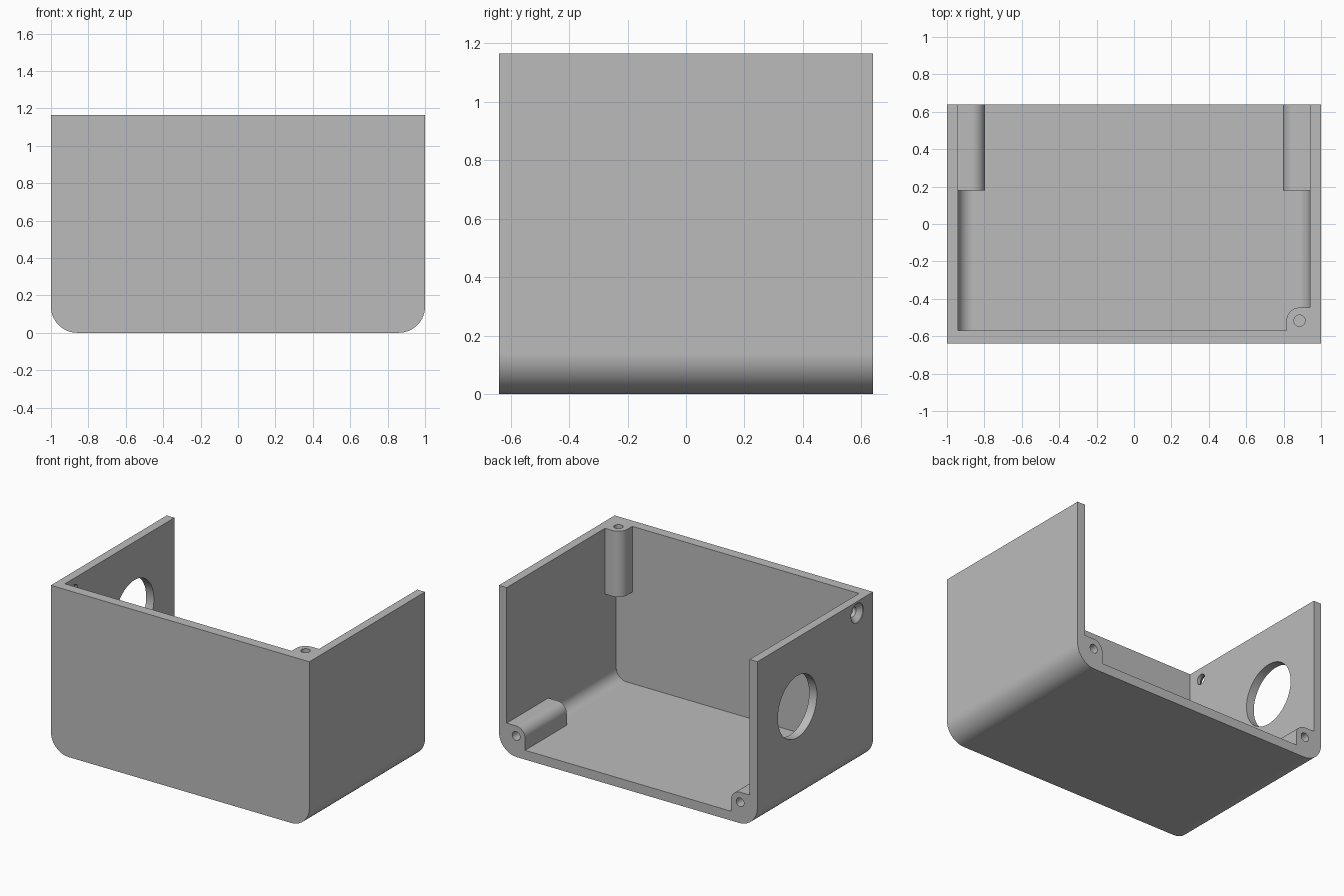
import bpy, bmesh
from math import sin, cos, pi, radians

cube = bpy.data.objects.get("Cube")
if cube:
    bpy.data.objects.remove(cube, do_unlink=True)

grey = bpy.data.materials.new("plain grey")
grey.use_nodes = True
colour = (0.5, 0.5, 0.5, 1)
grey.diffuse_color = colour
grey.node_tree.nodes["Principled BSDF"].inputs["Base Color"].default_value = colour

# How profile coordinates (u, v) and sweep position w map to x, y, z
AXES = {"x": lambda u, v, w: (w, u, v),
        "y": lambda u, v, w: (u, w, v),
        "z": lambda u, v, w: (u, v, w)}


def arc(cu, cv, r, start, end, steps=16):
    angles = [radians(start + (end - start) * i / steps) for i in range(steps + 1)]
    return [(cu + r * cos(a), cv + r * sin(a)) for a in angles]


def loft(name, axis, sections):
    """Solid through equal-length profiles given as (points, position)."""
    bm = bmesh.new()
    rings = [[bm.verts.new(AXES[axis](u, v, w)) for u, v in pts] for pts, w in sections]
    n = len(rings[0])
    for a, b in zip(rings, rings[1:]):
        for i in range(n):
            j = (i + 1) % n
            bm.faces.new((a[i], a[j], b[j], b[i]))
    bm.faces.new(rings[0])
    bm.faces.new(rings[-1])
    bmesh.ops.recalc_face_normals(bm, faces=bm.faces)
    mesh = bpy.data.meshes.new(name)
    bm.to_mesh(mesh)
    bm.free()
    mesh.materials.append(grey)
    obj = bpy.data.objects.new(name, mesh)
    bpy.context.collection.objects.link(obj)
    return obj


def prism(name, axis, pts, start, end):
    return loft(name, axis, [(pts, start), (pts, end)])


def circle(cu, cv, r, steps=48):
    return [(cu + r * cos(2 * pi * i / steps), cv + r * sin(2 * pi * i / steps))
            for i in range(steps)]


def cut(target, cutter):
    """Subtract the cutter from the target and discard it."""
    bpy.context.view_layer.objects.active = target
    mod = target.modifiers.new("cut", 'BOOLEAN')
    mod.operation, mod.solver, mod.object = 'DIFFERENCE', 'EXACT', cutter
    bpy.ops.object.modifier_apply(modifier=mod.name)
    bpy.data.objects.remove(cutter, do_unlink=True)


def trough(half, bottom, top, r):
    """Upright profile with both lower corners rounded."""
    c = half - r
    return ([(half, top), (-half, top)] + arc(-c, bottom + r, r, 180, 270)
            + arc(c, bottom + r, r, 270, 360))


W, D, H = 1.0, 0.64, 1.165
BOSS, POST = 0.46, 0.07        # screw post length and radius
SX, SZ = 0.867, 0.147          # lower screw position
TX, TY = 0.885, -0.517         # upper screw position

# Open box body and the cavity, with the screw posts left standing
body = prism("enclosure", "y", trough(W, 0, H, 0.14), -D, D)
cavity = prism("cavity", "y", trough(0.94, 0.065, 1.5, 0.08), -0.57, 0.8)
for side in (-1, 1):
    corner = [(side * u, v) for u, v in arc(SX, SZ, POST, 90, 180)
              + [(SX - POST, -0.2), (1.2, -0.2), (1.2, SZ + POST)]]
    cut(cavity, prism("lower_post", "y", corner, D - BOSS, 1))
corner = arc(TX, TY, POST, 90, 180) + [(TX - POST, -1), (1.2, -1), (1.2, TY + POST)]
cut(cavity, prism("upper_post", "z", corner, H - BOSS, 2))
cut(body, cavity)

# Screw holes in the posts
for side in (-1, 1):
    cut(body, prism("lower_screw_hole", "y", circle(side * SX, SZ, 0.03), 0.26, 1))
cut(body, prism("upper_screw_hole", "z", circle(TX, TY, 0.03), 0.79, 1.5))

# Large round opening and countersunk hole in the right wall
cut(body, prism("round_opening", "x", circle(0.197, 0.682, 0.216, 64), -1.2, -0.9))
wide, narrow = circle(-0.465, 1.083, 0.068), circle(-0.465, 1.083, 0.036)
cut(body, loft("countersunk_hole", "x",
               [(wide, -1.1), (wide, -0.995), (narrow, -0.965), (narrow, -0.9)]))

# Smooth rounded surfaces, crisp corners
bpy.ops.object.select_all(action='DESELECT')
body.select_set(True)
bpy.context.view_layer.objects.active = body
bpy.ops.object.shade_smooth_by_angle(angle=radians(30))
weighted = body.modifiers.new("even shading", 'WEIGHTED_NORMAL')
weighted.keep_sharp = True
